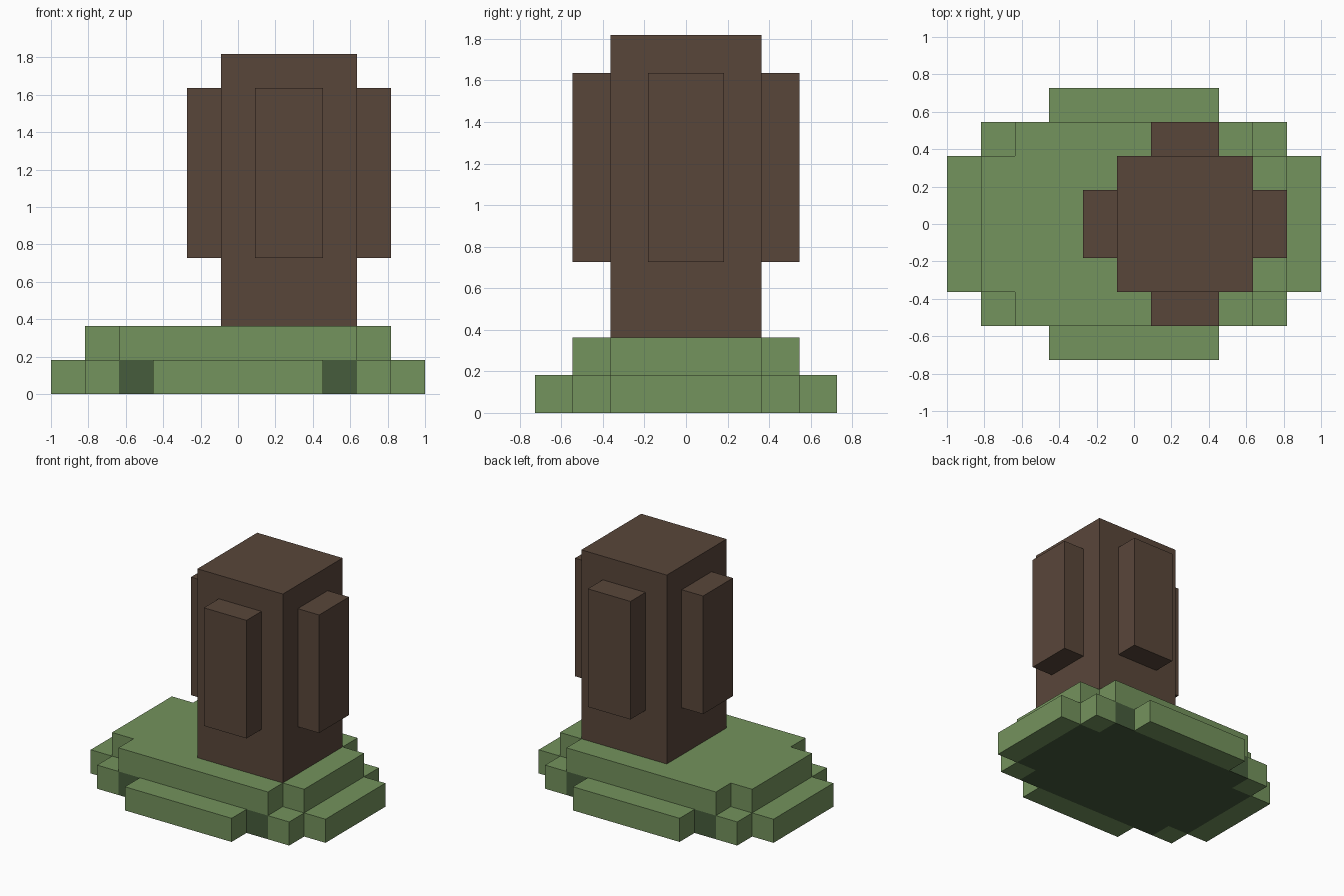
import bpy
import bmesh

U = 2 / 11  # one block unit

cube = bpy.data.objects.get("Cube")
if cube:
    bpy.data.objects.remove(cube, do_unlink=True)


def make_material(name, rgb):
    linear = [((c / 255 + 0.055) / 1.055) ** 2.4 for c in rgb]
    mat = bpy.data.materials.new(name)
    mat.use_nodes = True
    mat.diffuse_color = (*linear, 1)
    bsdf = next(n for n in mat.node_tree.nodes if n.type == "BSDF_PRINCIPLED")
    bsdf.inputs["Base Color"].default_value = (*linear, 1)
    bsdf.inputs["Roughness"].default_value = 0.9
    return mat


grass = make_material("leaf green", (116, 147, 93))
moss = make_material("dark green", (70, 92, 60))
bark = make_material("bark brown", (89, 70, 58))


def prism(name, outline, z0, z1, mat):
    """Extrude a counter-clockwise outline, all in block units."""
    bm = bmesh.new()
    base = bm.faces.new([bm.verts.new((x * U, y * U, z0 * U)) for x, y in outline])
    top = bmesh.ops.extrude_face_region(bm, geom=[base], use_keep_orig=True)
    verts = [g for g in top["geom"] if isinstance(g, bmesh.types.BMVert)]
    bmesh.ops.translate(bm, verts=verts, vec=(0, 0, (z1 - z0) * U))
    bmesh.ops.recalc_face_normals(bm, faces=bm.faces)
    mesh = bpy.data.meshes.new(name)
    bm.to_mesh(mesh)
    bm.free()
    mesh.materials.append(mat)
    obj = bpy.data.objects.new(name, mesh)
    bpy.context.collection.objects.link(obj)
    return obj


def box(name, cx, cy, hx, hy, z0, z1, mat):
    corners = [(-1, -1), (1, -1), (1, 1), (-1, 1)]
    return prism(name, [(cx + hx * i, cy + hy * j) for i, j in corners], z0, z1, mat)


# Stepped slab outline: one corner mirrored to all four
corner = [(4.5, 2), (3.5, 2), (3.5, 3)]
slab = (corner
        + [(-x, y) for x, y in reversed(corner)]
        + [(-x, -y) for x, y in corner]
        + [(x, -y) for x, y in reversed(corner)])
prism("base_core", slab, 0, 1, moss)
prism("upper_slab", slab, 1, 2, grass)

# Border blocks around the base core
for sx, side in ((1, "left"), (-1, "right")):
    box(f"{side}_edge", sx * 5, 0, 0.5, 2, 0, 1, grass)
    for sy, end in ((-1, "front"), (1, "back")):
        box(f"{end}_{side}_corner", sx * 4, sy * 2.5, 0.5, 0.5, 0, 1, grass)
for sy, end in ((-1, "front"), (1, "back")):
    box(f"{end}_edge", 0, sy * 3.5, 2.5, 0.5, 0, 1, grass)

# Trunk, set off-centre, with a raised panel on each side
TRUNK_X = 1.5
box("trunk", TRUNK_X, 0, 2, 2, 2, 10, bark)
for s, side, end in ((1, "left", "back"), (-1, "right", "front")):
    box(f"{side}_panel", TRUNK_X + s * 2.5, 0, 0.5, 1, 4, 9, bark)
    box(f"{end}_panel", TRUNK_X, s * 2.5, 1, 0.5, 4, 9, bark)
